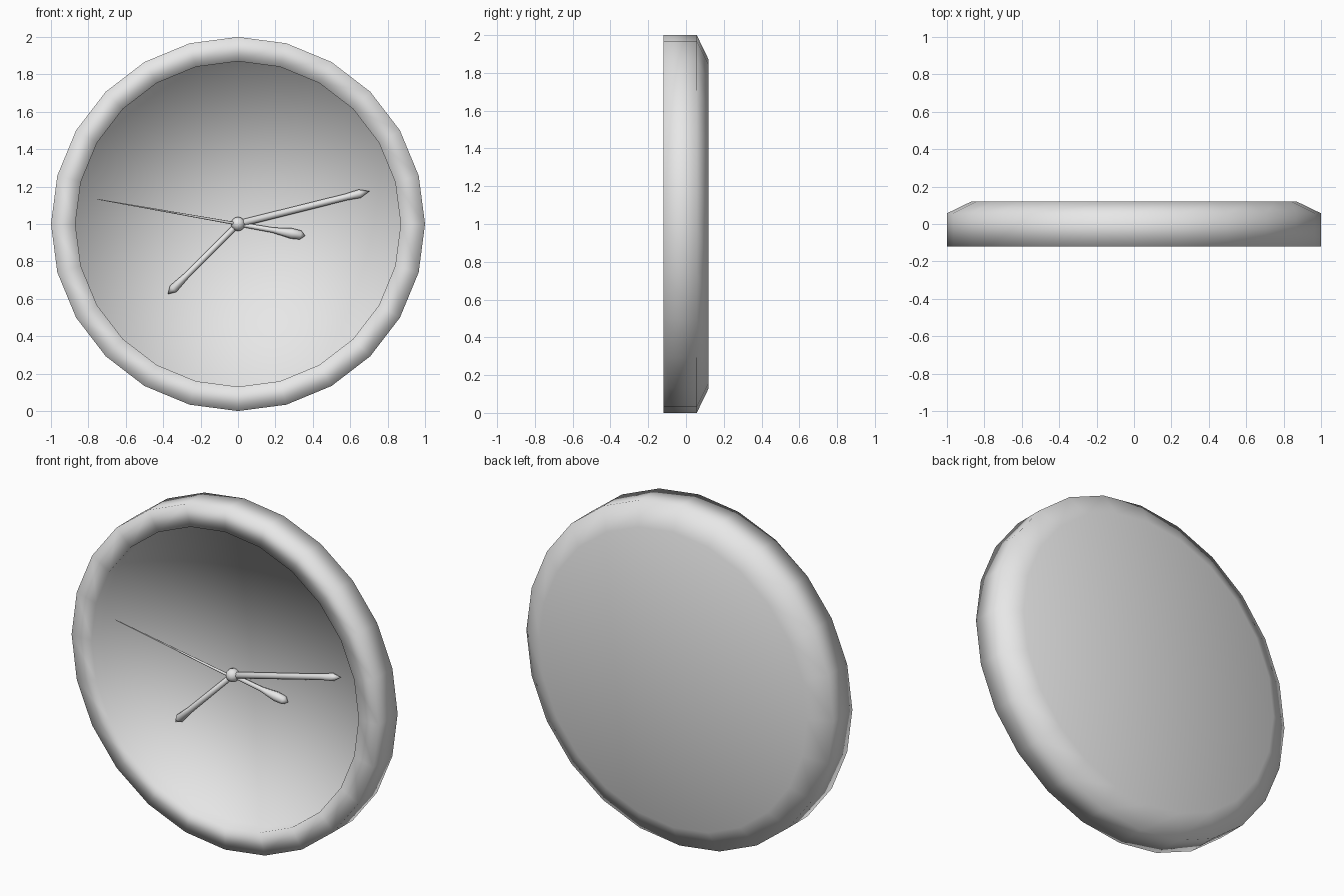
import bpy, bmesh
from math import radians, cos, sin, pi
from mathutils import Matrix, Vector

if "Cube" in bpy.data.objects:
    bpy.data.objects.remove(bpy.data.objects["Cube"])

GREY = (0.8, 0.8, 0.8, 1)
grey = bpy.data.materials.new("light_grey")
grey.use_nodes = True
grey.diffuse_color = GREY
grey.node_tree.nodes["Principled BSDF"].inputs["Base Color"].default_value = GREY


def lathe(name, profile, sides, matrix):
    """Revolve (radius, height) points around z into a smooth closed solid."""
    bm = bmesh.new()
    rings = []
    for r, h in profile:
        if r == 0:
            rings.append([bm.verts.new((0, 0, h))] * sides)
        else:
            angles = [2 * pi * i / sides for i in range(sides)]
            rings.append([bm.verts.new((r * cos(a), r * sin(a), h)) for a in angles])
    for low, high in zip(rings, rings[1:]):
        for i in range(sides):
            j = (i + 1) % sides
            corners = dict.fromkeys((low[i], low[j], high[j], high[i]))
            bm.faces.new(list(corners)).smooth = True
    bmesh.ops.recalc_face_normals(bm, faces=bm.faces)
    bm.transform(matrix)
    mesh = bpy.data.meshes.new(name)
    bm.to_mesh(mesh)
    bm.free()
    mesh.materials.append(grey)
    obj = bpy.data.objects.new(name, mesh)
    bpy.context.collection.objects.link(obj)
    return obj


CENTRE = Matrix.Translation(Vector((0, 0, 1)))
TO_BACK = CENTRE @ Matrix.Rotation(radians(-90), 4, 'X')
HAND_Y = -0.048

# Case: recessed dial, front rim, side wall and chamfered back
lathe("clock_case",
      [(0, -0.03), (0.87, -0.03), (0.87, -0.12), (1, -0.12),
       (1, 0.057), (0.87, 0.12), (0, 0.12)], 24, TO_BACK)

# Centre hub
hub = [(0.038 * sin(pi * i / 8), HAND_Y - 0.038 * cos(pi * i / 8)) for i in range(1, 8)]
lathe("centre_hub", [(0, HAND_Y - 0.038)] + hub + [(0, HAND_Y + 0.038)], 12, TO_BACK)

# Hands: angle from +x, depth, profile of (half width, distance from hub)
hands = {
    "minute_hand": (14, HAND_Y,
                    [(0, 0), (0.019, 0.01), (0.018, 0.6), (0.023, 0.67), (0, 0.725)]),
    "hour_hand": (225, HAND_Y,
                  [(0, 0), (0.015, 0.01), (0.017, 0.4), (0.024, 0.49), (0, 0.53)]),
    "alarm_hand": (-10, HAND_Y,
                   [(0, 0), (0.012, 0.01), (0.014, 0.19), (0.028, 0.29),
                    (0.024, 0.34), (0, 0.365)]),
    "second_hand": (170, HAND_Y - 0.02,
                    [(0, 0), (0.008, 0.01), (0.002, 0.75), (0, 0.77)]),
}
for name, (angle, depth, profile) in hands.items():
    turn = Matrix.Rotation(radians(90 - angle), 4, 'Y')
    lathe(name, profile, 8, Matrix.Translation((0, depth, 1)) @ turn)
